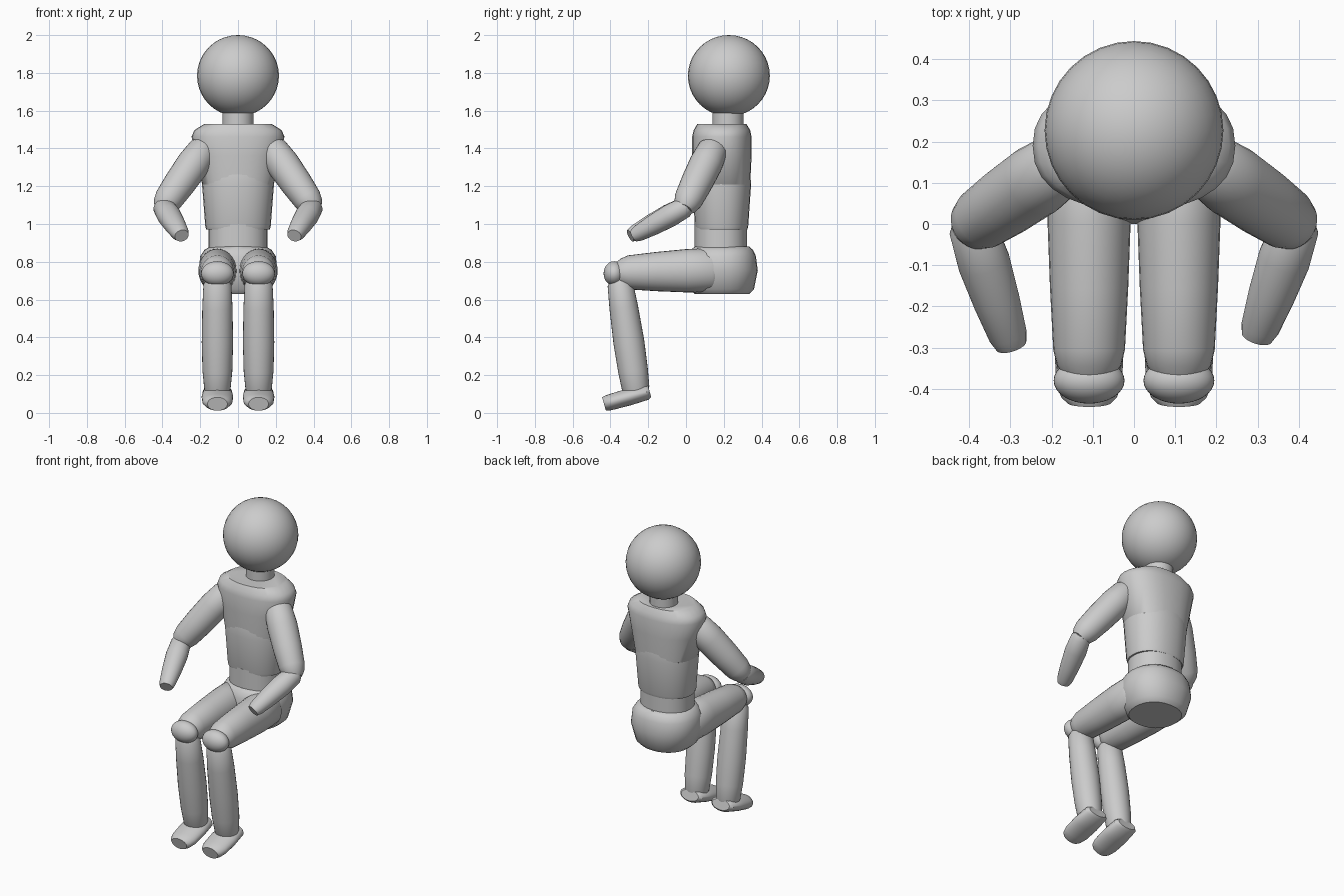
import bpy, bmesh
from math import cos, sin, pi
from mathutils import Vector

if "Cube" in bpy.data.objects:
    bpy.data.objects.remove(bpy.data.objects["Cube"])


def finish(name, bm):
    bmesh.ops.recalc_face_normals(bm, faces=bm.faces)
    mesh = bpy.data.meshes.new(name)
    bm.to_mesh(mesh)
    bm.free()
    obj = bpy.data.objects.new(name, mesh)
    bpy.context.collection.objects.link(obj)
    bpy.ops.object.select_all(action='DESELECT')
    obj.select_set(True)
    bpy.context.view_layer.objects.active = obj
    bpy.ops.object.shade_smooth_by_angle(angle=0.7)
    return obj


def loft(name, start, end, rings, n=28, power=2.0):
    """Closed tube from start to end; rings = (fraction, half width, half depth[, y shift])."""
    start, end = Vector(start), Vector(end)
    axis = (end - start).normalized()
    side = Vector((1, 0, 0))
    side = (side - axis * side.dot(axis)).normalized()
    depth = axis.cross(side)
    bm = bmesh.new()
    loops = []
    for ring in rings:
        t, rx, ry = ring[:3]
        c = start.lerp(end, t) + Vector((0, ring[3] if len(ring) > 3 else 0, 0))
        loop = []
        for i in range(n):
            a = 2 * pi * i / n
            u, v = [abs(k) ** (2 / power) * (1 if k > 0 else -1) for k in (cos(a), sin(a))]
            loop.append(bm.verts.new(c + side * rx * u + depth * ry * v))
        loops.append(loop)
    for a, b in zip(loops, loops[1:]):
        for i in range(n):
            j = (i + 1) % n
            bm.faces.new((a[i], a[j], b[j], b[i]))
    bm.faces.new(loops[0])
    bm.faces.new(loops[-1])
    return finish(name, bm)


def ball(name, centre, radii):
    bm = bmesh.new()
    bmesh.ops.create_uvsphere(bm, u_segments=32, v_segments=20, radius=1)
    bmesh.ops.scale(bm, vec=radii, verts=bm.verts)
    bmesh.ops.translate(bm, vec=centre, verts=bm.verts)
    return finish(name, bm)


# Head and neck
ball("head", (0, 0.227, 1.785), (0.217, 0.217, 0.215))
loft("neck", (0, 0.222, 1.50), (0, 0.222, 1.62), [(0, .082, .082), (1, .082, .082)])

# Torso: chest, ribs, waist, pelvis
loft("chest", (0, 0.19, 1.19), (0, 0.19, 1.53),
     [(0, .165, .13), (.06, .19, .15), (.5, .222, .157), (.8, .246, .157),
      (.9, .232, .15), (1, .178, .13)], power=2.3)
loft("ribs", (0, 0.188, 0.97), (0, 0.19, 1.36),
     [(0, .168, .136), (.04, .173, .141), (.6, .19, .155), (.85, .19, .15), (1, .17, .13)], power=2.2)
loft("waist", (0, 0.185, 0.84), (0, 0.185, 1.0), [(0, .157, .139), (1, .157, .139)], power=2.2)
loft("pelvis", (0, 0.19, 0.63), (0, 0.19, 0.88),
     [(0, .15, .145), (.1, .178, .17), (.5, .208, .19), (.8, .2, .18), (.93, .178, .165), (1, .15, .145)],
     power=2.2)

for label, s in (("left", -1), ("right", 1)):
    x = 0.109 * s
    # Leg
    loft(label + "_thigh", (x, 0.17, 0.757), (x, -0.37, 0.742),
         [(0, .08, .09), (.06, .1, .115), (.3, .101, .115), (.6, .095, .104),
          (.88, .087, .09), (.95, .078, .074), (1, .06, .055)])
    ball(label + "_knee", (x, -0.38, 0.738), (.086, .056, .065))
    loft(label + "_shin", (x, -0.352, 0.71), (x, -0.262, 0.10),
         [(0, .055, .05), (.05, .074, .068), (.25, .08, .076), (.55, .083, .082),
          (.8, .079, .079), (.95, .07, .073), (1, .06, .06)])
    # Foot, toe pointing slightly down
    loft(label + "_foot", (x, -0.193, 0.115), (x, -0.434, 0.047),
         [(0, .06, .032), (.07, .078, .042), (.45, .084, .045), (.8, .08, .043),
          (.94, .068, .041), (1, .053, .037)])
    # Arm
    loft(label + "_upper_arm", (0.165 * s, 0.155, 1.42), (0.405 * s, -0.012, 1.078),
         [(0, .055, .055), (.08, .08, .08), (.3, .088, .088), (.6, .084, .084),
          (.85, .076, .076), (.94, .064, .064), (1, .045, .045)])
    hand = (0.298 * s, -0.295 if s < 0 else -0.275, 0.938)
    loft(label + "_forearm", (0.4 * s, 0.015, 1.10), hand,
         [(0, .04, .04), (.08, .058, .055), (.35, .064, .06), (.65, .057, .054),
          (.92, .047, .043), (1, .038, .034)])
